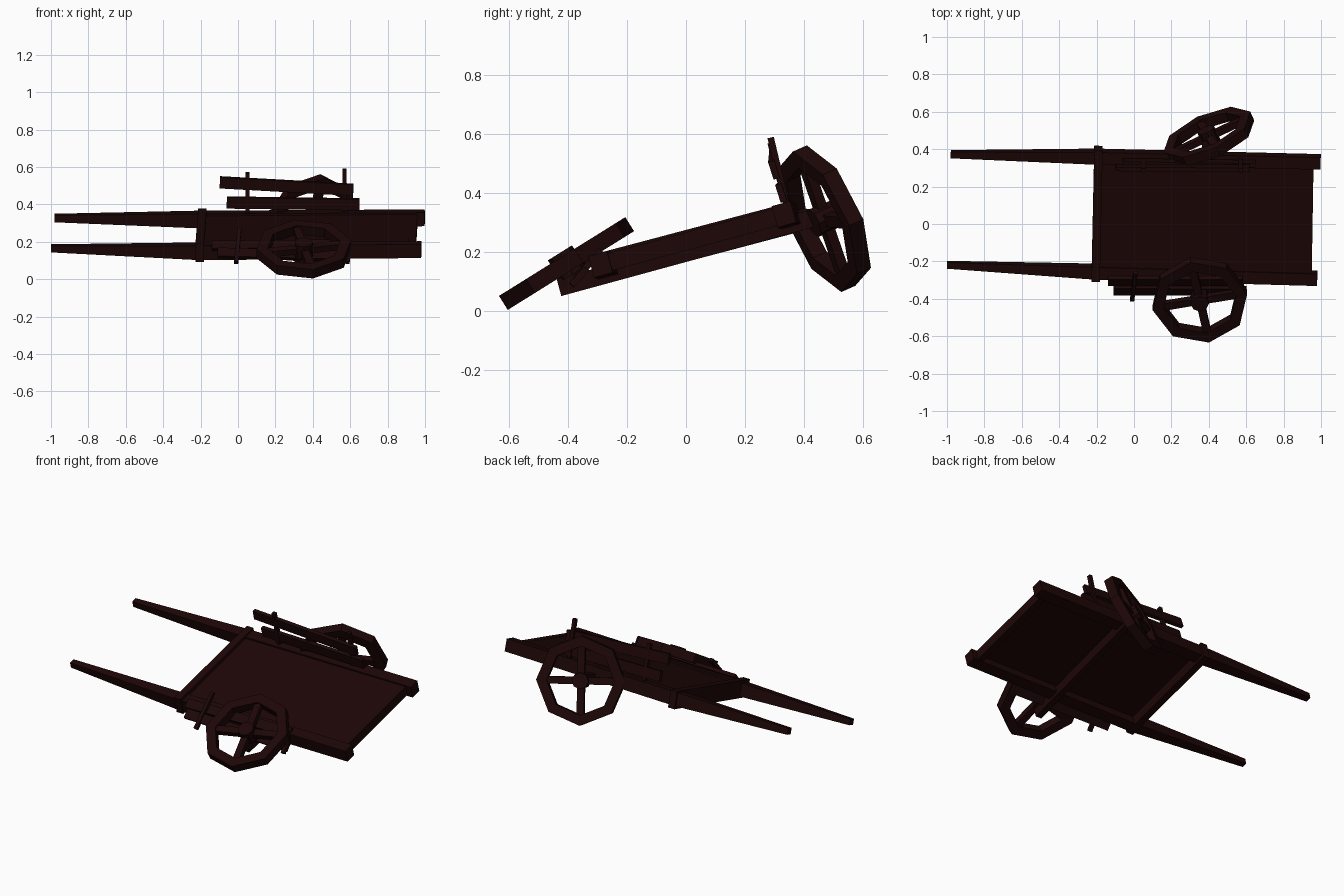
import bpy, bmesh, math
from mathutils import Vector, Matrix

if "Cube" in bpy.data.objects:
    bpy.data.objects.remove(bpy.data.objects["Cube"])

wood = bpy.data.materials.new("dark_wood")
wood.diffuse_color = (0.0125, 0.002, 0.002, 1)
wood.use_nodes = True
wood.node_tree.nodes["Principled BSDF"].inputs["Base Color"].default_value = wood.diffuse_color
BED_UP = Vector((0, -0.265, 0.964))      # the cart is rolled about 15 degrees


def finish(bm, name):
    bmesh.ops.recalc_face_normals(bm, faces=bm.faces)
    me = bpy.data.meshes.new(name)
    bm.to_mesh(me)
    bm.free()
    me.materials.append(wood)
    ob = bpy.data.objects.new(name, me)
    bpy.context.collection.objects.link(ob)
    return ob


def beam(name, stations, up=BED_UP):
    """Rectangular section swept through (point, width, height) stations."""
    bm = bmesh.new()
    pts = [Vector(s[0]) for s in stations]
    d = (pts[-1] - pts[0]).normalized()
    side = Vector(up).cross(d).normalized()
    top = d.cross(side).normalized()
    rings = []
    for p, (_, w, h) in zip(pts, stations):
        rings.append([bm.verts.new(p + side * (a * w / 2) + top * (b * h / 2))
                      for a, b in ((-1, -1), (1, -1), (1, 1), (-1, 1))])
    for r, q in zip(rings, rings[1:]):
        for i in range(4):
            bm.faces.new((r[i], r[(i + 1) % 4], q[(i + 1) % 4], q[i]))
    bm.faces.new(rings[0])
    bm.faces.new(rings[-1])
    return finish(bm, name)


def wheel(name, center, normal, e1, turn, outer=0.257, inner=0.197, thick=0.056):
    """Octagonal rim, four spokes and a hub, laid in the plane of e1."""
    c, n, e1 = Vector(center), Vector(normal).normalized(), Vector(e1).normalized()
    e2 = n.cross(e1).normalized()
    e1 = e2.cross(n)

    def at(r, deg, h):
        a = math.radians(deg)
        return c + e1 * (r * math.cos(a)) + e2 * (r * math.sin(a)) + n * h
    # rim
    bm = bmesh.new()
    t = thick / 2
    rings = [[bm.verts.new(at(r, turn + 45 * k, h))
              for r, h in ((outer, -t), (outer, t), (inner, t), (inner, -t))] for k in range(8)]
    for k in range(8):
        r, q = rings[k], rings[(k + 1) % 8]
        for i in range(4):
            bm.faces.new((r[i], r[(i + 1) % 4], q[(i + 1) % 4], q[i]))
    finish(bm, name + "_rim")
    # spokes
    for k in range(4):
        beam(f"{name}_spoke_{k + 1}", [(at(0.02, turn + 90 * k, 0), 0.042, 0.035),
                                       (at(0.21, turn + 90 * k, 0), 0.042, 0.035)], n)
    # hub
    bm = bmesh.new()
    m = Matrix((e1, e2, n)).transposed().to_4x4()
    m.translation = c
    bmesh.ops.create_cone(bm, cap_ends=True, segments=8, radius1=0.05, radius2=0.048,
                          depth=0.085, matrix=m)
    finish(bm, name + "_hub")


# side rails tapering into handles
beam("far_rail", [((-0.98, 0.373, 0.327), 0.035, 0.038), ((-0.2, 0.36, 0.319), 0.068, 0.08),
                  ((0.998, 0.332, 0.328), 0.066, 0.075)])
beam("near_rail", [((-1.0, -0.218, 0.165), 0.034, 0.036), ((-0.2, -0.255, 0.149), 0.068, 0.08),
                   ((0.98, -0.29, 0.158), 0.066, 0.075)])

# bed floor and cross bars
beam("bed_floor", [((-0.2, 0.05, 0.253), 0.6, 0.02), ((0.95, 0.02, 0.261), 0.6, 0.02)])
beam("front_cross_bar", [((-0.205, -0.297, 0.142), 0.045, 0.105),
                         ((-0.19, 0.405, 0.328), 0.045, 0.105)])
beam("rear_cross_bar", [((0.93, -0.28, 0.16), 0.04, 0.06), ((0.94, 0.33, 0.325), 0.04, 0.06)])
beam("axle", [((0.355, -0.43, 0.08), 0.04, 0.06), ((0.385, 0.45, 0.32), 0.04, 0.06)])

# wheels splayed at broken angles
wheel("far_wheel", (0.4, 0.468, 0.313), (-0.38, 0.85, 0.375), (0.913, 0.408, 0), 3)
wheel("near_wheel", (0.352, -0.405, 0.161), (0, -0.53, 0.85), (1, 0, 0), 11)

# far side rack: two planks on two posts
far_up = (0, -0.3, 0.95)
for i, (x, z) in enumerate(((0.05, 0.57), (0.57, 0.588))):
    beam(f"far_post_{i + 1}", [((x, 0.345, 0.34), 0.022, 0.022), ((x, 0.287, z), 0.022, 0.022)],
         (0, 1, 0))
beam("far_upper_plank", [((-0.097, 0.302, 0.518), 0.022, 0.062),
                         ((0.617, 0.298, 0.478), 0.022, 0.062)], far_up)
beam("far_lower_plank", [((-0.06, 0.332, 0.41), 0.022, 0.062),
                         ((0.65, 0.322, 0.4), 0.022, 0.062)], far_up)

# near side rack, fallen outward, with the second post snapped short
near_up = (0, 0.63, 0.78)
beam("near_post_1", [((-0.01, -0.405, 0.088), 0.022, 0.022),
                     ((0.008, -0.26, 0.27), 0.022, 0.022)], (0, -1, 0.8))
beam("near_post_2", [((0.585, -0.388, 0.088), 0.022, 0.022),
                     ((0.575, -0.32, 0.17), 0.022, 0.022)], (0, -1, 0.8))
beam("near_upper_plank", [((-0.14, -0.305, 0.178), 0.022, 0.055),
                          ((0.58, -0.305, 0.185), 0.022, 0.055)], near_up)
beam("near_lower_plank", [((-0.11, -0.355, 0.14), 0.022, 0.058),
                          ((0.6, -0.357, 0.122), 0.022, 0.058)], near_up)
